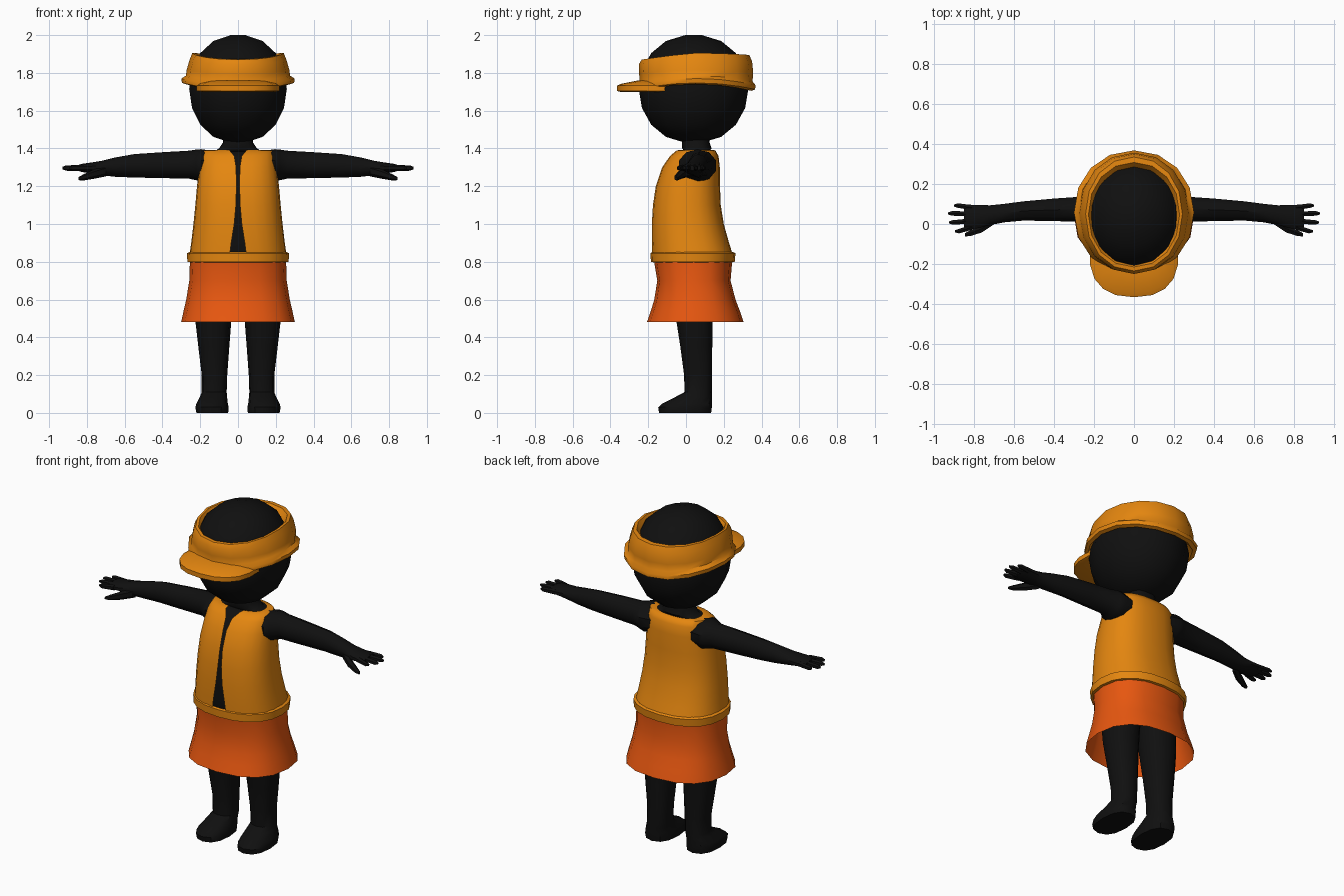
import bpy, bmesh, math

TAU = 2 * math.pi


def material(name, rgb):
    m = bpy.data.materials.new(name)
    m.diffuse_color = (*rgb, 1)
    return m


BLACK = material("black", (0.005, 0.005, 0.005))
AMBER = material("amber", (0.78, 0.24, 0.005))
ORANGE = material("orange", (0.80, 0.095, 0.005))


def build(name, rows, mat, closed=True, caps=True, loop_rows=False, angle=40):
    """Skin a list of point rows into one smooth object."""
    bm = bmesh.new()
    vr = [[bm.verts.new(p) for p in row] for row in rows]
    n = len(rows[0])
    pairs = list(zip(vr, vr[1:])) + ([(vr[-1], vr[0])] if loop_rows else [])
    for a, b in pairs:
        for i in range(n if closed else n - 1):
            j = (i + 1) % n
            bm.faces.new((a[i], a[j], b[j], b[i]))
    if caps and not loop_rows:
        bm.faces.new(vr[0])
        bm.faces.new(vr[-1])
    bmesh.ops.recalc_face_normals(bm, faces=bm.faces)
    me = bpy.data.meshes.new(name)
    bm.to_mesh(me)
    bm.free()
    me.materials.append(mat)
    ob = bpy.data.objects.new(name, me)
    bpy.context.collection.objects.link(ob)
    bpy.ops.object.select_all(action='DESELECT')
    ob.select_set(True)
    bpy.context.view_layer.objects.active = ob
    bpy.ops.object.shade_smooth_by_angle(angle=math.radians(angle))
    return ob


def oval(u0, u1, v0, v1, angles, power=2.0):
    """Superellipse between bounds; angle 0 is at the v0 (front) side."""
    def f(t):
        return math.copysign(abs(t) ** (2 / power), t)
    cu, cv, ru, rv = (u0 + u1) / 2, (v0 + v1) / 2, (u1 - u0) / 2, (v1 - v0) / 2
    return [(cu + ru * f(math.sin(a)), cv - rv * f(math.cos(a))) for a in angles]


def full(n):
    return [TAU * i / n for i in range(n)]


def loft_z(name, rings, mat, seg=14, power=2.0, side=1, **kw):
    # ring: z, x0, x1, y0, y1
    rows = [[(side * x, y, z) for x, y in oval(*b, full(seg), power)] for z, *b in rings]
    return build(name, rows, mat, **kw)


def loft_x(name, rings, mat, seg=10, side=1, **kw):
    # ring: x, y0, y1, z0, z1
    rows = [[(side * x, y, z) for y, z in oval(*b, full(seg))] for x, *b in rings]
    return build(name, rows, mat, **kw)


# Head
head = []
for i in range(9):
    t = math.pi * (0.04 + 0.92 * i / 8)
    s = math.sin(t) ** 0.9
    head.append((1.715 - 0.287 * math.cos(t), -0.265 * s, 0.265 * s, 0.04 - 0.29 * s, 0.04 + 0.29 * s))
loft_z("head", head, BLACK, 14, angle=50)

# Neck and torso, just inside the vest
vest_rings = [  # z, half width, y front, y back, half gap at the front
    (0.83, 0.258, -0.180, 0.250, 0.045),
    (0.90, 0.248, -0.182, 0.228, 0.036),
    (1.00, 0.236, -0.181, 0.200, 0.020),
    (1.10, 0.226, -0.175, 0.184, 0.011),
    (1.20, 0.217, -0.160, 0.180, 0.008),
    (1.30, 0.205, -0.126, 0.179, 0.010),
    (1.36, 0.196, -0.085, 0.172, 0.020),
    (1.39, 0.180, -0.050, 0.155, 0.045),
    (1.392, 0.135, -0.020, 0.135, 0.050),
]
d = 0.010
torso = [(0.68, -0.21, 0.21, -0.12, 0.20)]
torso += [(z - 0.006 * (z > 1.35), d - w, w - d, f + d, b - d) for z, w, f, b, g in vest_rings]
torso += [(1.40, -0.10, 0.10, -0.02, 0.135), (1.43, -0.08, 0.08, -0.02, 0.125), (1.50, -0.08, 0.08, -0.02, 0.125)]
loft_z("torso", torso, BLACK, 20, 2.4)

# Open-front vest
rows = []
for z, w, f, b, g in vest_rings:
    a0 = math.asin((g / w) ** 1.2)
    angles = [a0 + (TAU - 2 * a0) * i / 24 for i in range(25)]
    rows.append([(x, y, z) for x, y in oval(-w, w, f, b, angles, 2.4)])
build("vest", rows, AMBER, closed=False, caps=False, angle=60)

# Rolled waistband
band = [(0.797, 0.252, -0.172, 0.245), (0.80, 0.268, -0.186, 0.258), (0.845, 0.270, -0.188, 0.262),
        (0.852, 0.255, -0.178, 0.250), (0.83, 0.235, -0.160, 0.230)]
loft_z("waistband", [(z, -w, w, f, b) for z, w, f, b in band], AMBER, 20, 2.3, loop_rows=True)

# Flared skirt, open underneath
skirt = [(0.82, 0.254, -0.172, 0.246), (0.70, 0.258, -0.152, 0.236), (0.60, 0.274, -0.168, 0.262),
         (0.54, 0.288, -0.186, 0.285), (0.48, 0.301, -0.207, 0.305)]
loft_z("skirt", [(z, -w, w, f, b) for z, w, f, b in skirt], ORANGE, 16, 2.4, caps=False)

# Legs, feet, arms and hands
for side, label in ((1, "left"), (-1, "right")):
    loft_z(label + "_leg", [
        (0.0, 0.052, 0.220, -0.143, 0.133), (0.03, 0.050, 0.226, -0.147, 0.137),
        (0.05, 0.054, 0.220, -0.125, 0.137), (0.085, 0.058, 0.202, -0.055, 0.137),
        (0.11, 0.060, 0.192, -0.008, 0.137), (0.20, 0.057, 0.192, -0.010, 0.138),
        (0.35, 0.046, 0.210, -0.030, 0.139), (0.48, 0.036, 0.225, -0.050, 0.140),
        (0.74, 0.015, 0.230, -0.085, 0.150)], BLACK, 12, 2.4, side)
    loft_x(label + "_arm", [
        (0.12, -0.03, 0.15, 1.235, 1.385), (0.195, -0.042, 0.165, 1.222, 1.396),
        (0.222, -0.02, 0.158, 1.232, 1.394), (0.26, 0.010, 0.140, 1.240, 1.388),
        (0.40, 0.011, 0.130, 1.243, 1.380), (0.55, 0.015, 0.116, 1.246, 1.370),
        (0.65, 0.006, 0.103, 1.250, 1.352), (0.72, -0.008, 0.096, 1.258, 1.335),
        (0.78, -0.024, 0.098, 1.268, 1.325), (0.83, -0.030, 0.100, 1.276, 1.318),
        (0.85, -0.020, 0.092, 1.284, 1.310)], BLACK, 10, side)
    for k, (y0, y1, tip) in enumerate([(-0.016, -0.036, 0.895), (0.015, 0.008, 0.925),
                                       (0.050, 0.053, 0.93), (0.082, 0.092, 0.90)]):
        r = 0.015
        loft_x(f"{label}_finger_{k + 1}", [
            (0.81, y0 - r, y0 + r, 1.280, 1.314), (tip - 0.02, y1 - 0.013, y1 + 0.013, 1.282, 1.310),
            (tip, y1 - 0.006, y1 + 0.006, 1.290, 1.303)], BLACK, 6, side)
    loft_x(label + "_thumb", [
        (0.70, -0.005, 0.05, 1.252, 1.31), (0.76, -0.045, 0.00, 1.240, 1.29),
        (0.82, -0.063, -0.030, 1.230, 1.262), (0.845, -0.063, -0.045, 1.232, 1.248)], BLACK, 6, side)

# Visor band with rolled rim: z, half width, y front, y back, side lift, front drop
visor = [(1.735, 0.250, -0.225, 0.320, 0.035, 0.0), (1.705, 0.275, -0.245, 0.345, 0.035, 0.0),
         (1.712, 0.297, -0.252, 0.366, 0.035, 0.0), (1.735, 0.300, -0.252, 0.368, 0.035, 0.0),
         (1.755, 0.276, -0.246, 0.352, 0.030, 0.0), (1.80, 0.272, -0.248, 0.356, 0.015, 0.005),
         (1.86, 0.256, -0.250, 0.350, 0.010, 0.015), (1.895, 0.242, -0.235, 0.335, 0.010, 0.025),
         (1.897, 0.228, -0.215, 0.308, 0.008, 0.025), (1.865, 0.205, -0.195, 0.285, 0.0, 0.02)]
rows = []
for z, w, f, b, lift, drop in visor:
    angles = full(16)
    pts = oval(-w, w, f, b, angles, 2.1)
    rows.append([(x, y, z + lift * math.sin(a) ** 2 - drop * max(0, math.cos(a)))
                 for (x, y), a in zip(pts, angles)])
build("visor_band", rows, AMBER, loop_rows=True, angle=50)

# Visor bill
loft_z("visor_bill", [(1.700, -0.205, 0.205, -0.350, 0.04), (1.705, -0.222, 0.222, -0.366, 0.05),
                      (1.732, -0.222, 0.222, -0.366, 0.05), (1.742, -0.205, 0.205, -0.345, 0.04),
                      (1.760, -0.150, 0.150, -0.255, 0.03)], AMBER, 18, 2.4)
